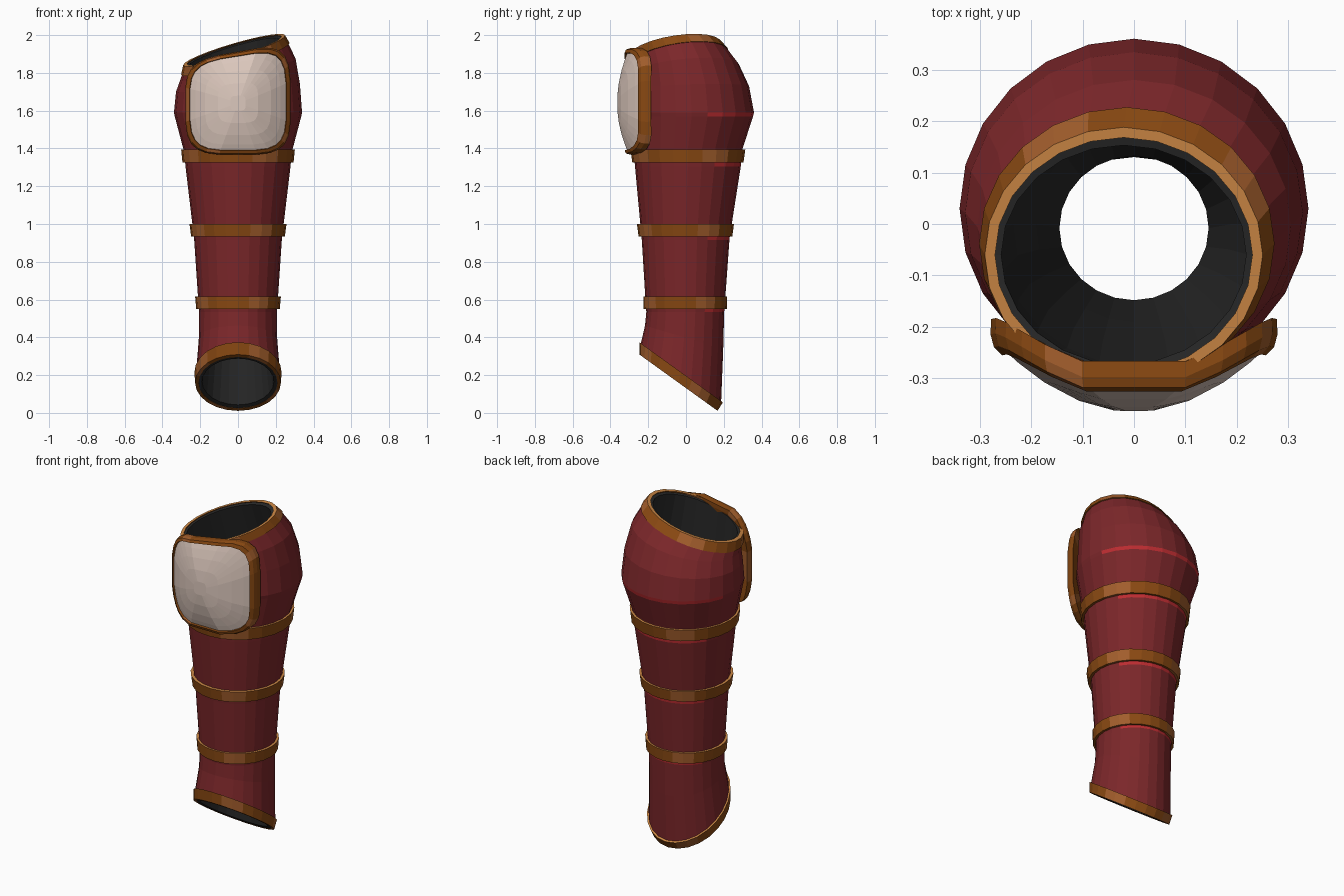
import bpy, bmesh
from math import sin, cos, pi, copysign

cube = bpy.data.objects.get("Cube")
if cube:
    bpy.data.objects.remove(cube, do_unlink=True)

SIDES = 24


def material(name, rgb):
    m = bpy.data.materials.new(name)
    m.use_nodes = True
    m.diffuse_color = (*rgb, 1)
    bsdf = next(n for n in m.node_tree.nodes if n.type == 'BSDF_PRINCIPLED')
    bsdf.inputs["Base Color"].default_value = (*rgb, 1)
    bsdf.inputs["Roughness"].default_value = 0.8
    return m


RED, BRIGHT, DARK, BROWN, AMBER, GOLD, BONE = range(7)
MATS = [
    material("deep red", (0.20, 0.020, 0.023)),
    material("bright red", (0.50, 0.025, 0.03)),
    material("lining charcoal", (0.022, 0.022, 0.022)),
    material("dark bronze", (0.25, 0.066, 0.006)),
    material("amber bronze", (0.36, 0.11, 0.025)),
    material("light gold", (0.62, 0.25, 0.06)),
    material("bone white", (0.72, 0.58, 0.51)),
]


def ring(z, cx, cy, rx, ry, a=0, b=0, grow=0):
    """Ellipse on a plane tilted by a along x and b along y."""
    pts = []
    for i in range(SIDES):
        t = 2 * pi * i / SIDES
        dx, dy = (rx + grow) * cos(t), (ry + grow) * sin(t)
        pts.append((cx + dx, cy + dy, z + a * dx + b * dy))
    return pts


def loft(name, rings, color, closed=True):
    """Skin consecutive rings; color(strip, segment, centre) picks the material."""
    bm = bmesh.new()
    loops = [[bm.verts.new(p) for p in r] for r in rings]
    count = len(loops) if closed else len(loops) - 1
    for s in range(count):
        lo, hi = loops[s], loops[(s + 1) % len(loops)]
        for i in range(SIDES):
            j = (i + 1) % SIDES
            f = bm.faces.new((lo[i], lo[j], hi[j], hi[i]))
            f.material_index = color(s, i, f.calc_center_median())
    if not closed:
        bm.faces.new(loops[0])
        bm.faces.new(loops[-1])
        bm.faces.ensure_lookup_table()
        bm.faces[-2].material_index = BONE
        bm.faces[-1].material_index = BROWN
    bmesh.ops.recalc_face_normals(bm, faces=bm.faces)
    me = bpy.data.meshes.new(name)
    bm.to_mesh(me)
    bm.free()
    for m in MATS:
        me.materials.append(m)
    ob = bpy.data.objects.new(name, me)
    bpy.context.collection.objects.link(ob)
    return ob


# Sleeve: outer wall from ankle to knee, then lining back down
CUFF = (-0.0, -0.72)
BRIM = (0.29, 0.15)
outer = [
    (0.16, 0, -0.04, 0.218, 0.198, *CUFF),
    (0.21, 0, -0.027, 0.222, 0.213, *CUFF),
    (0.40, 0, -0.01, 0.207, 0.207, 0, -0.3),
    (0.535, 0, -0.004, 0.206, 0.206),
    (0.555, 0, -0.004, 0.208, 0.208),
    (0.915, 0, -0.002, 0.232, 0.232),
    (0.935, 0, -0.002, 0.234, 0.234),
    (1.305, 0, 0.01, 0.278, 0.28),
    (1.33, 0, 0.01, 0.28, 0.282),
    (1.40, 0, 0.01, 0.29, 0.29),
    (1.57, 0, 0.03, 0.335, 0.325),
    (1.59, 0, 0.03, 0.339, 0.33),
    (1.72, 0, 0.022, 0.328, 0.312, 0.06, 0.03),
    (1.82, 0, -0.005, 0.305, 0.285, 0.18, 0.09),
    (1.885, -0.015, -0.04, 0.277, 0.255, *BRIM),
    (1.915, -0.02, -0.06, 0.262, 0.24, *BRIM),
]
lining = [
    (1.91, -0.02, -0.06, 0.238, 0.213, *BRIM),
    (1.68, 0, -0.02, 0.26, 0.255),
    (1.33, 0, 0, 0.235, 0.235),
    (0.93, 0, 0, 0.19, 0.19),
    (0.50, 0, -0.008, 0.145, 0.14),
    (0.165, 0, -0.04, 0.19, 0.17, *CUFF),
]
accents = (3, 5, 7, 10)


def sleeve_color(s, i, c):
    if s >= len(outer) - 1:
        return DARK
    return BRIGHT if s in accents and c.y > 0.12 else RED


loft("greave_sleeve", [ring(*r) for r in outer + lining], sleeve_color)


# Raised metal bands
def band_color(s, i, c):
    if s == 2:
        return GOLD
    return AMBER if i % 6 in (1, 2) else BROWN


def band(name, lo, hi, proud=0.012):
    loft(name, [ring(*lo, grow=-0.01), ring(*lo, grow=proud),
                ring(*hi, grow=proud), ring(*hi, grow=-0.012)], band_color)


band("upper_band", (1.325, 0, 0.01, 0.282, 0.282, 0, 0),
     (1.395, 0, 0.01, 0.289, 0.292, 0, 0))
band("middle_band", (0.935, 0, -0.003, 0.236, 0.236, 0, 0),
     (1.0, 0, -0.003, 0.245, 0.245, 0, 0))
band("lower_band", (0.55, 0, -0.004, 0.209, 0.208, 0, 0),
     (0.615, 0, -0.004, 0.215, 0.21, 0, 0))
band("ankle_trim", (0.16, 0, -0.04, 0.219, 0.199, *CUFF),
     (0.215, 0, -0.026, 0.223, 0.213, *CUFF), 0.008)
band("knee_opening_trim", (1.875, -0.014, -0.038, 0.279, 0.257, *BRIM),
     (1.92, -0.02, -0.06, 0.262, 0.24, *BRIM), 0.008)


# Knee plate: bulged rounded square with a raised border
def plate_ring(size, push):
    pts = []
    for i in range(SIDES):
        t = 2 * pi * (i + 0.5) / SIDES
        u = size * copysign(abs(cos(t)) ** 0.5, cos(t))
        v = size * copysign(abs(sin(t)) ** 0.5, sin(t))
        x = 0.268 * u
        z = 1.64 + 0.262 * v + 0.17 * x * max(v, 0)
        y = -0.365 + 0.13 * u * u + 0.042 * v * v + push
        pts.append((x, y, z))
    return pts


profile = [(0.15, 0), (0.4, 0), (0.65, 0), (0.84, 0), (0.95, 0),
           (0.96, -0.014), (1.02, -0.014), (1.045, 0.004),
           (1.04, 0.035), (0.94, 0.045), (0.2, 0.05)]


def plate_color(s, i, c):
    if s < 4:
        return BONE
    return AMBER if i % 5 == 1 else BROWN


loft("knee_plate", [plate_ring(*p) for p in profile], plate_color, closed=False)
